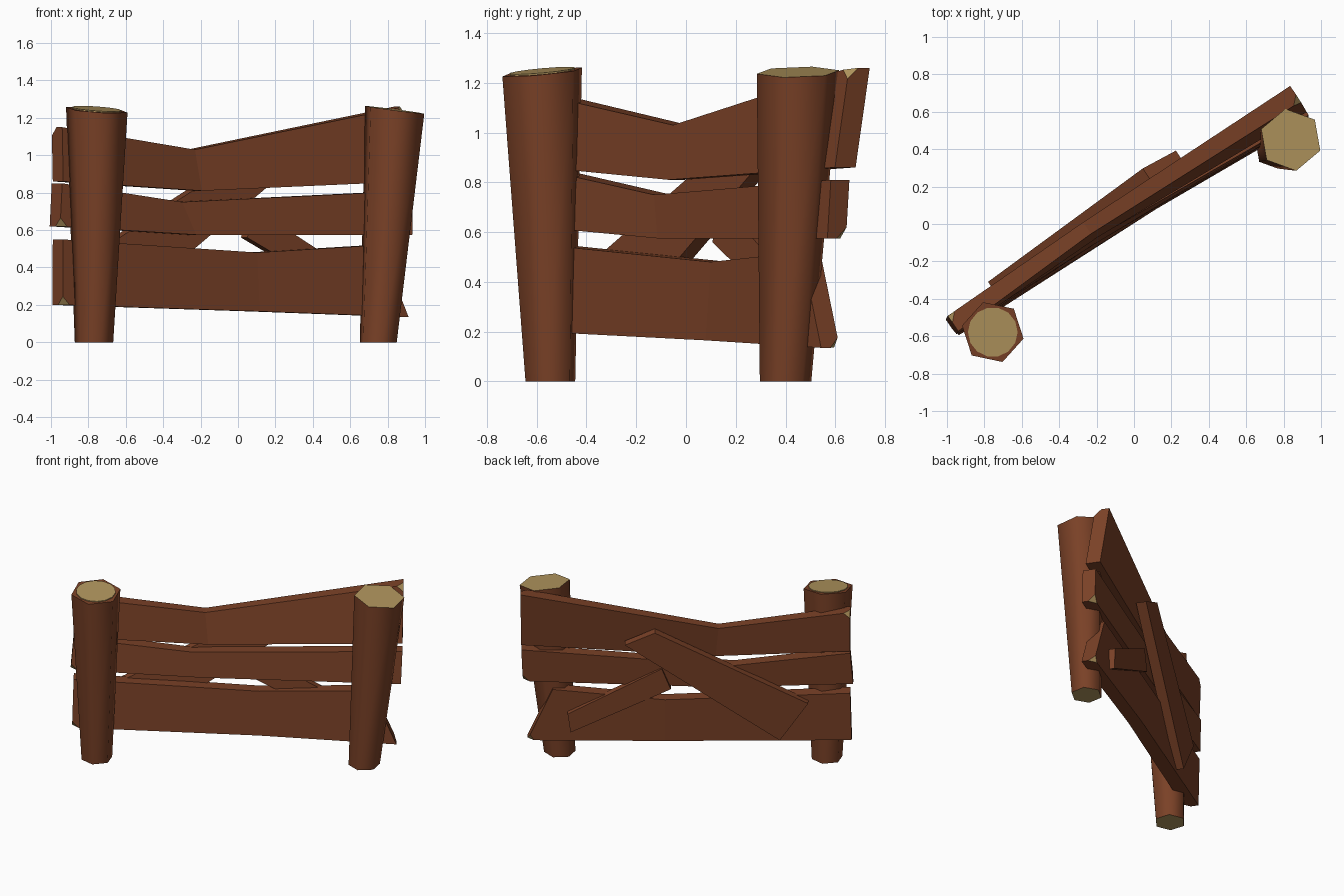
import bpy, bmesh, math
from mathutils import Vector

if "Cube" in bpy.data.objects:
    bpy.data.objects.remove(bpy.data.objects["Cube"])

A = math.radians(34)                       # heading of the fence in plan
D = Vector((math.cos(A), math.sin(A), 0))  # along the fence
N = Vector((-math.sin(A), math.cos(A), 0)) # towards the back


def material(name, col):
    m = bpy.data.materials.new(name)
    m.diffuse_color = (*col, 1)
    m.use_nodes = True
    m.node_tree.nodes["Principled BSDF"].inputs["Base Color"].default_value = m.diffuse_color
    return m


BROWN = material("brown wood", (0.195, 0.053, 0.02))
TAN = material("cut wood", (0.44, 0.30, 0.11))


def finish(bm, name):
    bmesh.ops.recalc_face_normals(bm, faces=bm.faces)
    me = bpy.data.meshes.new(name)
    bm.to_mesh(me)
    bm.free()
    me.materials.append(BROWN)
    me.materials.append(TAN)
    ob = bpy.data.objects.new(name, me)
    bpy.context.collection.objects.link(ob)
    return ob


def plank(name, stations, chips=()):
    """Stations: u bottom, u top, z bottom, z top, w bottom, w top, thickness.
    Chips: (station, corner) with corners front-bottom, front-top, back-top, back-bottom."""
    bm = bmesh.new()
    rings = []
    for ub, ut, zb, zt, wb, wt, th in stations:
        pts = [(ub, wb, zb), (ut, wt, zt), (ut, wt + th, zt), (ub, wb + th, zb)]
        rings.append([bm.verts.new(D * u + N * w + Vector((0, 0, z))) for u, w, z in pts])
    for a, b in zip(rings, rings[1:]):
        for i in range(4):
            j = (i + 1) % 4
            bm.faces.new((a[i], a[j], b[j], b[i]))
    bm.faces.new(rings[0])
    bm.faces.new(rings[-1])
    # worn corners show the pale wood
    worn = [rings[s][c] for s, c in chips]
    if worn:
        res = bmesh.ops.bevel(bm, geom=worn, offset=0.045, segments=1,
                              affect='VERTICES', profile=0.5)
        for f in res["faces"]:
            if len(f.verts) == 3:
                f.material_index = 1
    return finish(bm, name)


def post(name, base, top, r0, r1, turn, slope, cap_r=None):
    bm = bmesh.new()
    lo, hi = [], []

    def top_point(r, a, lift=0):
        dx, dy = r * math.cos(a), r * math.sin(a)
        return (top[0] + dx, top[1] + dy, top[2] + slope[0] * dx + slope[1] * dy + lift)

    for i in range(6):
        a = math.radians(turn + 60 * i)
        lo.append(bm.verts.new((base[0] + r0 * math.cos(a), base[1] + r0 * math.sin(a), 0)))
        hi.append(bm.verts.new(top_point(r1, a)))
    for i in range(6):
        j = (i + 1) % 6
        bm.faces.new((lo[i], lo[j], hi[j], hi[i])).smooth = True
    bm.faces.new(lo).material_index = 1
    lid = bm.faces.new(hi)
    lid.material_index = 0 if cap_r else 1
    for f in (lid,):
        for e in f.edges:
            e.smooth = False
    for e in bm.edges:
        if e.verts[0] in lo and e.verts[1] in lo:
            e.smooth = False
    ob = finish(bm, name)
    # round pale cut set on the post top
    if cap_r:
        bm = bmesh.new()
        n = 14
        rings = [[bm.verts.new(top_point(cap_r, 2 * math.pi * i / n, h)) for i in range(n)]
                 for h in (-0.002, 0.006)]
        for i in range(n):
            j = (i + 1) % n
            bm.faces.new((rings[0][i], rings[0][j], rings[1][j], rings[1][i]))
        for r in rings:
            bm.faces.new(r)
        for f in bm.faces:
            f.material_index = 1
        finish(bm, name + "_cut")
    return ob


# posts
post("left_post", (-0.77, -0.545), (-0.755, -0.578, 1.243), 0.105, 0.168, -12,
     (-0.07, 0.09), 0.133)
post("right_post", (0.75, 0.40), (0.838, 0.45, 1.243), 0.105, 0.168, -20, (-0.13, 0.02))

# rails, bent in the middle
plank("top_rail", [
    (-1.10, -1.10, 0.86, 1.15, 0.04, 0.05, 0.10),
    (-0.20, -0.22, 0.81, 1.03, 0.05, 0.085, 0.075),
    (1.10, 1.105, 0.86, 1.26, -0.02, 0.045, 0.10)], [(0, 2), (2, 1)])
plank("middle_rail", [
    (-1.12, -1.10, 0.62, 0.85, 0.04, 0.05, 0.10),
    (-0.25, -0.32, 0.575, 0.75, 0.03, 0.06, 0.085),
    (1.09, 1.10, 0.575, 0.81, -0.05, -0.04, 0.09)], [(0, 0), (2, 3)])
plank("bottom_rail", [
    (-1.11, -1.10, 0.20, 0.55, 0.03, 0.04, 0.10),
    (0.14, 0.14, 0.165, 0.48, 0.0, 0.025, 0.09),
    (1.06, 0.89, 0.135, 0.52, -0.06, -0.04, 0.09)], [(0, 0), (2, 3)])

# braces nailed on the back
plank("long_brace", [
    (-0.63, -0.82, 0.21, 0.49, 0.095, 0.11, 0.07),
    (0.405, 0.205, 0.92, 1.02, 0.13, 0.15, 0.07)])
plank("short_brace", [
    (0.10, 0.16, 0.56, 0.71, 0.06, 0.06, 0.06),
    (0.77, 0.79, 0.22, 0.36, 0.025, 0.035, 0.06)])
